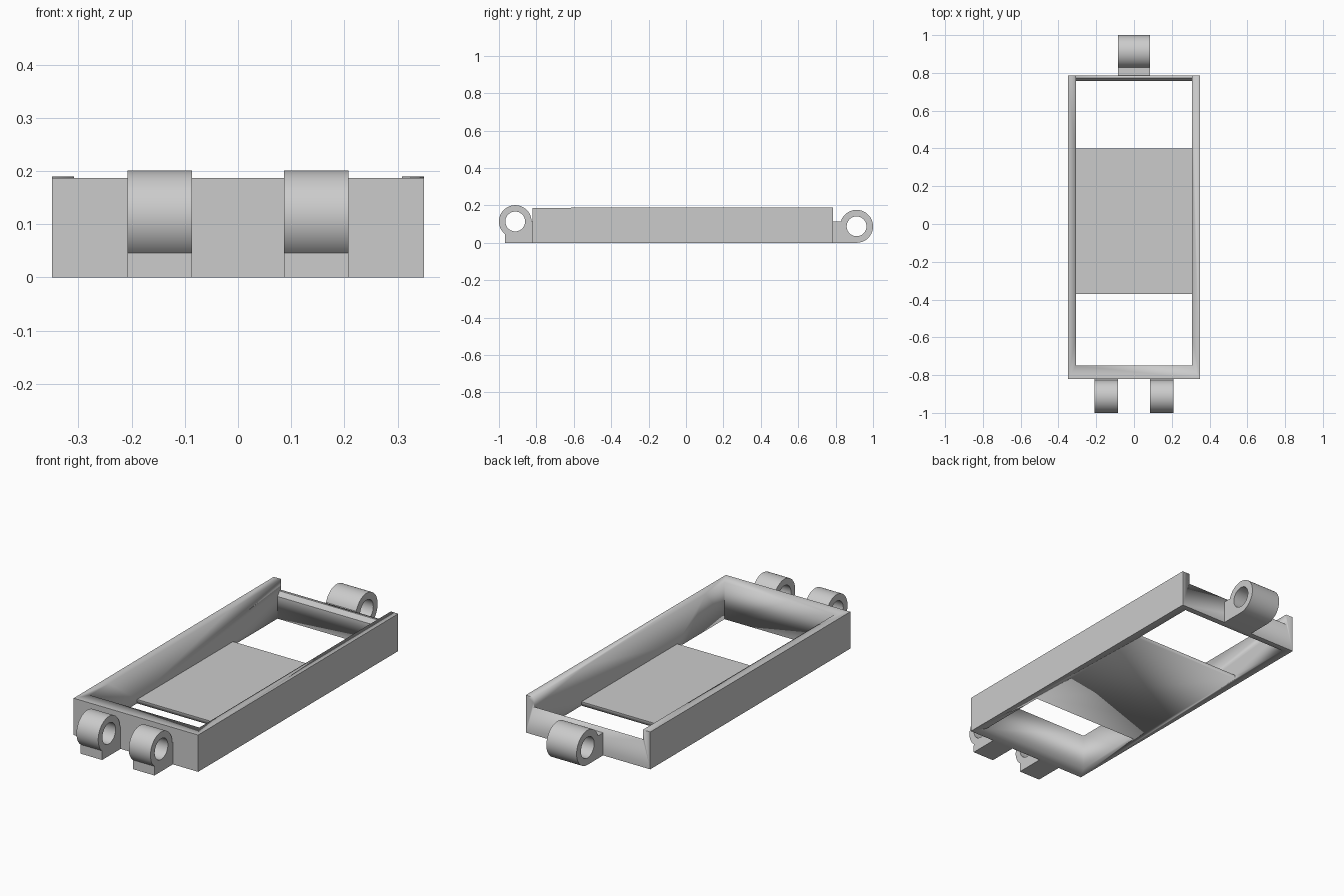
import bpy
import math
from mathutils import Matrix

cube = bpy.data.objects.get("Cube")
if cube:
    bpy.data.objects.remove(cube, do_unlink=True)

grey = bpy.data.materials.new("plain grey")
grey.use_nodes = True
color = (0.6, 0.6, 0.6, 1)
grey.diffuse_color = color
grey.node_tree.nodes["Principled BSDF"].inputs["Base Color"].default_value = color

# Local profile plane (y, z), extruded along x
SIDEWAYS = Matrix(((0, 0, 1, 0), (1, 0, 0, 0), (0, 1, 0, 0), (0, 0, 0, 1)))


def prism(name, loops, x, half_width):
    """Extrude closed (y, z) loops along x; inner loops become holes."""
    curve = bpy.data.curves.new(name, "CURVE")
    curve.dimensions = "2D"
    curve.fill_mode = "BOTH"
    curve.extrude = half_width
    for loop in loops:
        spline = curve.splines.new("POLY")
        spline.points.add(len(loop) - 1)
        for point, (y, z) in zip(spline.points, loop):
            point.co = (y, z, 0, 1)
        spline.use_cyclic_u = True
    obj = bpy.data.objects.new(name, curve)
    bpy.context.collection.objects.link(obj)
    obj.matrix_world = Matrix.Translation((x, 0, 0)) @ SIDEWAYS
    bpy.ops.object.select_all(action="DESELECT")
    obj.select_set(True)
    bpy.context.view_layer.objects.active = obj
    bpy.ops.object.convert(target="MESH")
    obj = bpy.context.object
    # Weld the caps to the sides
    bpy.ops.object.mode_set(mode="EDIT")
    bpy.ops.mesh.select_all(action="SELECT")
    bpy.ops.mesh.remove_doubles(threshold=0.0001)
    bpy.ops.mesh.normals_make_consistent(inside=False)
    bpy.ops.object.mode_set(mode="OBJECT")
    obj.data.materials.clear()
    obj.data.materials.append(grey)
    bpy.ops.object.shade_smooth_by_angle(angle=math.radians(30))
    return obj


def arc(cy, cz, radius, start, end, steps):
    angles = [math.radians(start + (end - start) * i / steps) for i in range(steps + 1)]
    return [(cy + radius * math.cos(a), cz + radius * math.sin(a)) for a in angles]


# Tray frame, with the rear wall, floor and windows cut by one profile
frame = prism("tray_frame", [[(-0.82, 0), (0.787, 0), (0.787, 0.19), (-0.82, 0.187)]], 0, 0.35)
cutter = prism("tray_cutter", [[
    (-0.75, -0.1), (-0.37, -0.1), (-0.37, 0.02), (0.4, 0.02), (0.4, -0.1),
    (0.757, -0.1), (0.757, 0.113), (0.773, 0.135), (0.85, 0.135),
    (0.85, 0.3), (-0.75, 0.3)]], 0, 0.308)
cut = frame.modifiers.new("hollow", "BOOLEAN")
cut.operation = "DIFFERENCE"
cut.solver = "EXACT"
cut.object = cutter
bpy.context.view_layer.objects.active = frame
bpy.ops.object.modifier_apply(modifier=cut.name)
bpy.data.objects.remove(cutter, do_unlink=True)

# Front pair of hinge knuckles on square feet
cy, cz, radius, bore = -0.913, 0.114, 0.087, 0.053
outline = arc(cy, cz, radius, 0, 231, 40) + [(-0.968, 0), (-0.82, 0), (-0.82, cz)]
hole = arc(cy, cz, bore, 0, 350, 35)
for side, x in (("right", -0.147), ("left", 0.147)):
    prism("front_knuckle_" + side, [outline, hole], x, 0.061)

# Rear hinge knuckle on a low web
cy, cz, radius = 0.912, 0.088, 0.088
outline = arc(cy, cz, radius, -90, 162, 44) + [(0.787, 0.115), (0.787, 0)]
hole = arc(cy, cz, bore, 0, 350, 35)
prism("rear_knuckle", [outline, hole], 0, 0.085)
